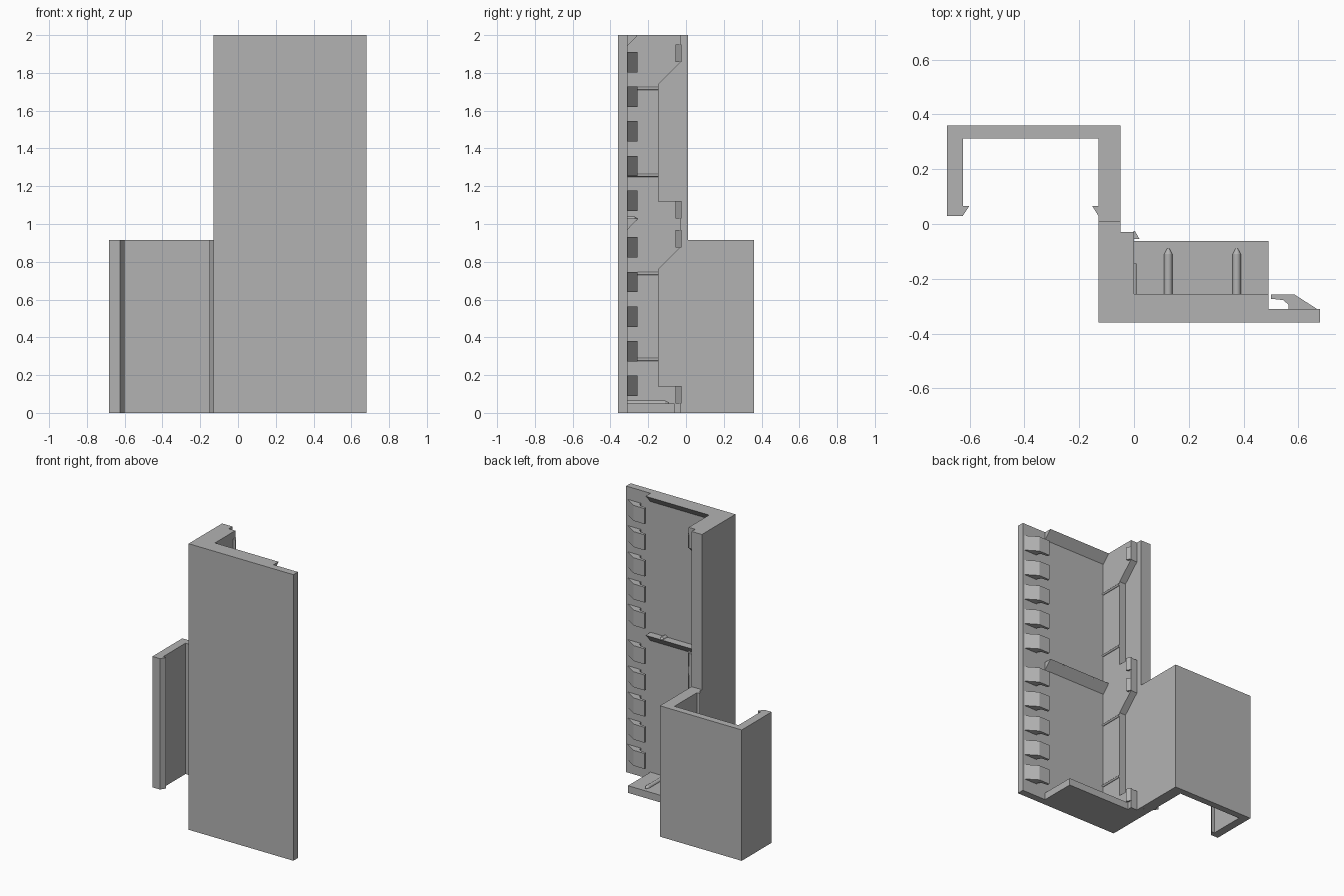
import bpy, bmesh, math
from mathutils import Matrix, Vector

if "Cube" in bpy.data.objects:
    bpy.data.objects.remove(bpy.data.objects["Cube"])

grey = bpy.data.materials.new("mid grey")
grey.diffuse_color = (0.45, 0.45, 0.45, 1)
grey.use_nodes = True
grey.node_tree.nodes["Principled BSDF"].inputs["Base Color"].default_value = grey.diffuse_color


def finish(name, bm):
    bmesh.ops.recalc_face_normals(bm, faces=bm.faces)
    mesh = bpy.data.meshes.new(name)
    bm.to_mesh(mesh)
    bm.free()
    mesh.materials.append(grey)
    obj = bpy.data.objects.new(name, mesh)
    bpy.context.collection.objects.link(obj)
    return obj


def prism(name, profile, lo, hi, axis="z"):
    """Extrude an (x, y) profile along z, or a (y, z) profile along x."""
    bm = bmesh.new()
    place = (lambda a, b, t: (a, b, t)) if axis == "z" else (lambda a, b, t: (t, a, b))
    face = bm.faces.new([bm.verts.new(place(a, b, lo)) for a, b in profile])
    ext = bmesh.ops.extrude_face_region(bm, geom=[face])
    verts = [v for v in ext["geom"] if isinstance(v, bmesh.types.BMVert)]
    bmesh.ops.translate(bm, verts=verts, vec=Vector(place(0, 0, hi - lo)))
    return finish(name, bm)


def ridge(name, x, z, y0, y1, r, tip=0.0):
    """Round bar along y, half sunk in its base, with an optional tapered end."""
    bm = bmesh.new()
    turn = Matrix.Rotation(-math.pi / 2, 4, "X")
    parts = [(y0, y1 - tip, r)] + ([(y1 - tip, y1, r * 0.3)] if tip else [])
    for a, b, end_r in parts:
        bmesh.ops.create_cone(bm, cap_ends=True, segments=16, radius1=r, radius2=end_r,
                              depth=b - a,
                              matrix=Matrix.Translation((x, (a + b) / 2, z)) @ turn)
    obj = finish(name, bm)
    for p in obj.data.polygons:
        p.use_smooth = len(p.vertices) == 4
    obj.data.set_sharp_from_angle(angle=math.radians(35))


# Front plate with the tall outer side wall
prism("front_plate_and_wall", [(-.13, -.36), (.68, -.36), (.68, -.31), (-.05, -.31),
                               (-.05, .01), (-.13, .01)], 0, 2)

# Inner side wall with stepped and slanted back edge
prism("inner_wall", [(-.31, 0), (-.03, 0), (-.03, .14), (-.145, .14), (-.145, .76),
                     (-.03, .875), (-.03, 1.12), (-.145, 1.12), (-.145, 1.74),
                     (-.03, 1.855), (-.03, 2), (-.31, 2)], -.05, 0, "x")

# Rear clip bracket with two inward lips
prism("rear_clip", [(-.05, .01), (-.05, .36), (-.683, .36), (-.683, .03), (-.625, .03),
                    (-.602, .065), (-.625, .065), (-.625, .313), (-.13, .313),
                    (-.13, .065), (-.152, .065), (-.13, .03), (-.13, .01)], 0, .915)

# Floor shelf and the two wedge ledges
prism("floor_shelf", [(-.31, 0), (-.062, 0), (-.062, .05), (-.31, .05)], 0, .492, "x")
for top, name in ((1.028, "middle_ledge"), (2.0, "top_ledge")):
    prism(name, [(-.31, top - .058), (-.255, top), (-.31, top)], 0, .492, "x")

# Round locating ridges on the floor and middle ledge
for x in (.125, .375):
    ridge("floor_ridge", x, .05, -.31, -.09, .015, .02)
    ridge("ledge_ridge", x, 1.026, -.31, -.257, .014, .014)

# Thin ribs across the inner wall
for z in (.283, .738, 1.258, 1.718):
    ridge("wall_rib", .002, z, -.31, -.145, .008)

# Small catches on the inner wall edge
for z in (.05, .875, 1.03, 1.857):
    prism("wall_catch", [(-.002, -.025), (.003, -.025), (.02, -.055), (-.002, -.055)],
          z, z + .092)

# Row of hooks along the free edge of the plate
hook = [(.50, -.257), (.585, -.257), (.668, -.31), (.565, -.31), (.565, -.295),
        (.545, -.278), (.50, -.273)]
for start in (.09, 1.07):
    for i in range(5):
        z = start + i * .183
        prism("edge_hook", hook, z, z + .108)
